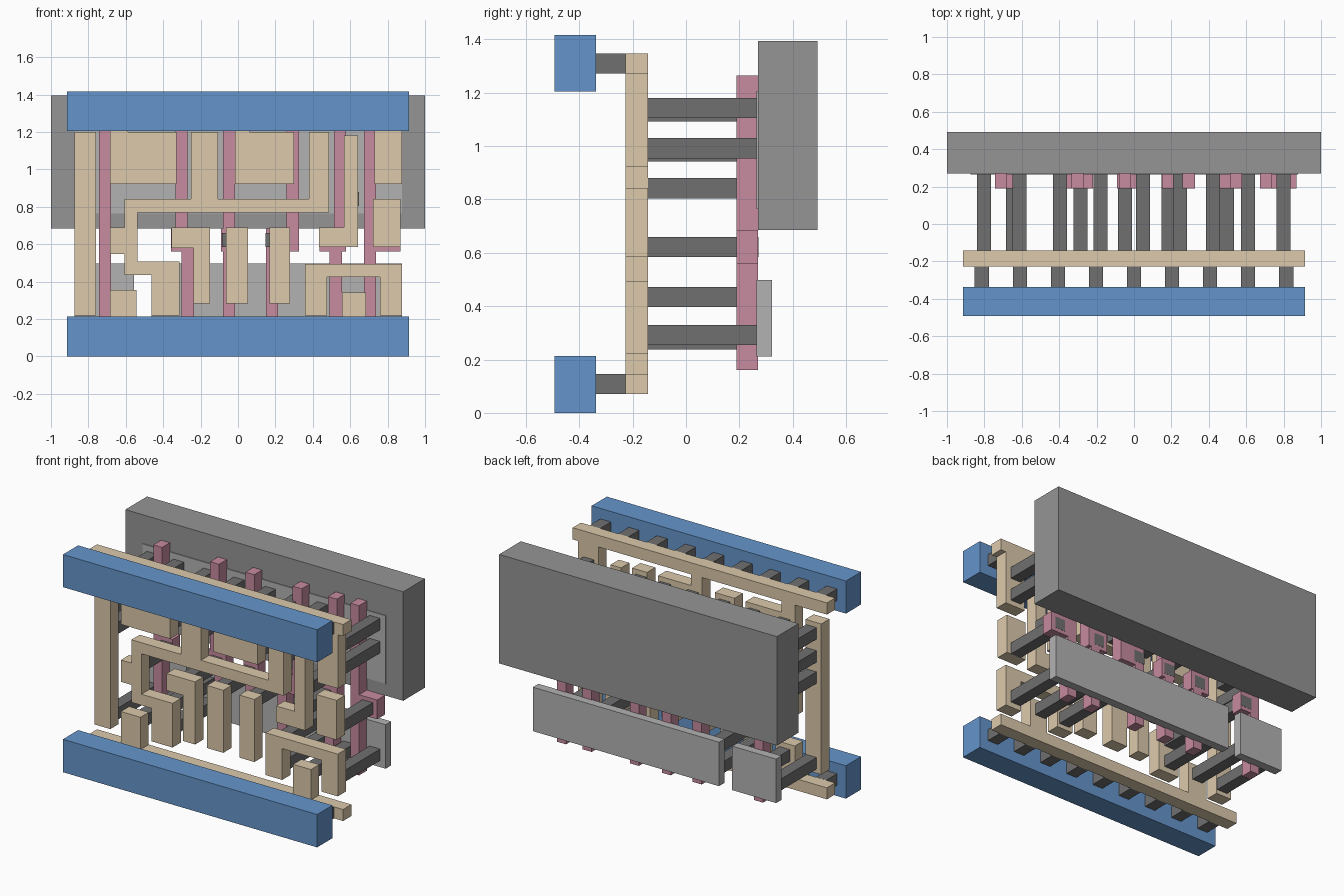
import bpy, bmesh

def mat(name, rgb):
    m = bpy.data.materials.new(name)
    m.diffuse_color = (*rgb, 1)
    return m

BLUE = mat("blue", (0.13, 0.30, 0.60))
TAN = mat("tan", (0.72, 0.59, 0.41))
PINK = mat("pink", (0.57, 0.26, 0.35))
DARK = mat("dark_grey", (0.16, 0.16, 0.16))
LIGHT = mat("light_grey", (0.45, 0.45, 0.45))
MID = mat("mid_grey", (0.30, 0.30, 0.30))

def plate(name, outlines, y0, y1, material):
    """Extrude one or more (x, z) outlines from y0 to y1."""
    bm = bmesh.new()
    for pts in outlines:
        clean = [p for i, p in enumerate(pts) if p != pts[i - 1]]
        f = bm.faces.new([bm.verts.new((x, y0, z)) for x, z in clean])
        ext = bmesh.ops.extrude_face_region(bm, geom=[f], use_keep_orig=True)
        bmesh.ops.translate(bm, vec=(0, y1 - y0, 0),
                            verts=[g for g in ext["geom"] if isinstance(g, bmesh.types.BMVert)])
    bmesh.ops.recalc_face_normals(bm, faces=bm.faces)
    me = bpy.data.meshes.new(name)
    bm.to_mesh(me)
    bm.free()
    me.materials.append(material)
    ob = bpy.data.objects.new(name, me)
    bpy.context.collection.objects.link(ob)
    return ob

def rect(x0, x1, z0, z1):
    return [(x0, z0), (x1, z0), (x1, z1), (x0, z1)]

def square(x, z, h=0.0376):
    return rect(x - h, x + h, z - h, z + h)

# Front power bars
plate("lower_bar", [rect(-0.915, 0.915, 0, 0.214)], -0.493, -0.337, BLUE)
plate("upper_bar", [rect(-0.915, 0.915, 1.204, 1.416)], -0.493, -0.337, BLUE)

# Short pegs joining bars to the wiring rails
plate("bar_pegs", [square((i - 4) * 0.2035, z) for i in range(9) for z in (0.108, 1.31)],
      -0.337, -0.227, DARK)

# Wiring layer: rails with their tabs as single outlines
W = (-0.227, -0.142)
plate("lower_rail", [[
    (-0.915, 0.07), (0.915, 0.07), (0.915, 0.145), (0.684, 0.145), (0.684, 0.343),
    (0.556, 0.343), (0.556, 0.145), (-0.543, 0.145), (-0.543, 0.355), (-0.684, 0.355),
    (-0.684, 0.145), (-0.915, 0.145)]], *W, TAN)
T, B = 1.20, 0.922
plate("upper_rail", [[
    (-0.915, 1.348), (-0.915, 1.272), (-0.684, 1.272), (-0.684, B), (-0.33, B), (-0.33, T),
    (-0.588, T), (-0.588, 1.272), (-0.016, 1.272), (-0.016, B), (0.30, B), (0.30, T),
    (0.062, T), (0.062, 1.272), (0.73, 1.272), (0.73, B), (0.877, B), (0.877, 1.272),
    (0.915, 1.272), (0.915, 1.348)]], *W, TAN)

# Wiring layer: separate traces
plate("left_trace", [rect(-0.874, -0.76, 0.22, T)], *W, TAN)
plate("branched_trace", [[
    (-0.25, T), (-0.25, 0.842), (-0.608, 0.842), (-0.608, 0.69), (-0.684, 0.69),
    (-0.684, 0.548), (-0.608, 0.548), (-0.608, 0.435), (-0.463, 0.435), (-0.463, 0.22),
    (-0.312, 0.22), (-0.312, 0.507), (-0.536, 0.507), (-0.536, 0.77), (0.487, 0.77),
    (0.487, T), (0.38, T), (0.38, 0.842), (-0.108, 0.842), (-0.108, T)]], *W, TAN)
plate("hooked_trace", [[
    (-0.355, 0.69), (-0.355, 0.58), (-0.237, 0.58), (-0.237, 0.283), (-0.15, 0.283),
    (-0.15, 0.69)]], *W, TAN)
plate("middle_traces", [rect(-0.065, 0.053, 0.283, 0.69), rect(0.168, 0.277, 0.283, 0.69)],
      *W, TAN)
plate("angled_trace", [[
    (0.433, 0.585), (0.642, 0.585), (0.642, 1.18), (0.566, 1.18), (0.566, 0.69),
    (0.433, 0.69)]], *W, TAN)
plate("right_pad_trace", [rect(0.723, 0.868, 0.585, 0.842)], *W, TAN)
plate("arched_trace", [[
    (0.357, 0.22), (0.477, 0.22), (0.477, 0.424), (0.76, 0.424), (0.76, 0.22),
    (0.877, 0.22), (0.877, 0.495), (0.357, 0.495)]], *W, TAN)

# Gate fingers: (upper x0, x1), (lower x0, x1), (pad x0, x1)
fingers = [
    ((-0.743, -0.68), (-0.743, -0.68), (-0.743, -0.605)),
    ((-0.333, -0.27), (-0.302, -0.236), (-0.357, -0.22)),
    ((-0.08, -0.016), (-0.08, -0.016), (-0.092, 0.01)),
    ((0.26, 0.326), (0.15, 0.215), (0.15, 0.326)),
    ((0.514, 0.578), (0.49, 0.555), (0.435, 0.578)),
    ((0.675, 0.738), (0.675, 0.738), (0.675, 0.868)),
]
for n, ((u0, u1), (l0, l1), (p0, p1)) in enumerate(fingers, 1):
    lo, hi = 0.56, 0.685
    plate(f"gate_finger_{n}", [[
        (l0, 0.16), (l1, 0.16), (l1, lo), (p1, lo), (p1, hi), (u1, hi), (u1, 1.264),
        (u0, 1.264), (u0, hi), (p0, hi), (p0, lo), (l0, lo)]], 0.19, 0.27, PINK)

# Long pegs from the wiring back to fingers and strips: x -> heights
pegs = {
    -0.803: (0.285, 0.842, 0.98, 1.13), -0.647: (0.622,), -0.612: (0.285, 0.98, 1.13),
    -0.395: (0.292, 0.435, 0.98, 1.13), -0.285: (0.622,), -0.178: (0.98, 1.13),
    -0.048: (0.622,), 0.048: (0.98, 1.13), 0.185: (0.622,), 0.245: (0.98, 1.13),
    0.422: (0.285, 0.435, 0.98, 1.13), 0.497: (0.622,), 0.61: (0.275, 0.842),
    0.80: (0.292, 0.622, 0.992, 1.142),
}
plate("long_pegs", [square(x, z) for x, zs in pegs.items() for z in zs], -0.142, 0.271, DARK)

# Rear strips and rear block
plate("lower_strips", [rect(-0.874, -0.557, 0.212, 0.498), rect(-0.463, 0.877, 0.212, 0.498)],
      0.265, 0.322, LIGHT)
plate("upper_strip", [rect(-0.874, 0.877, 0.764, 1.207)], 0.265, 0.322, LIGHT)
plate("rear_block", [rect(-1, 1, 0.685, 1.394)], 0.27, 0.493, MID)
